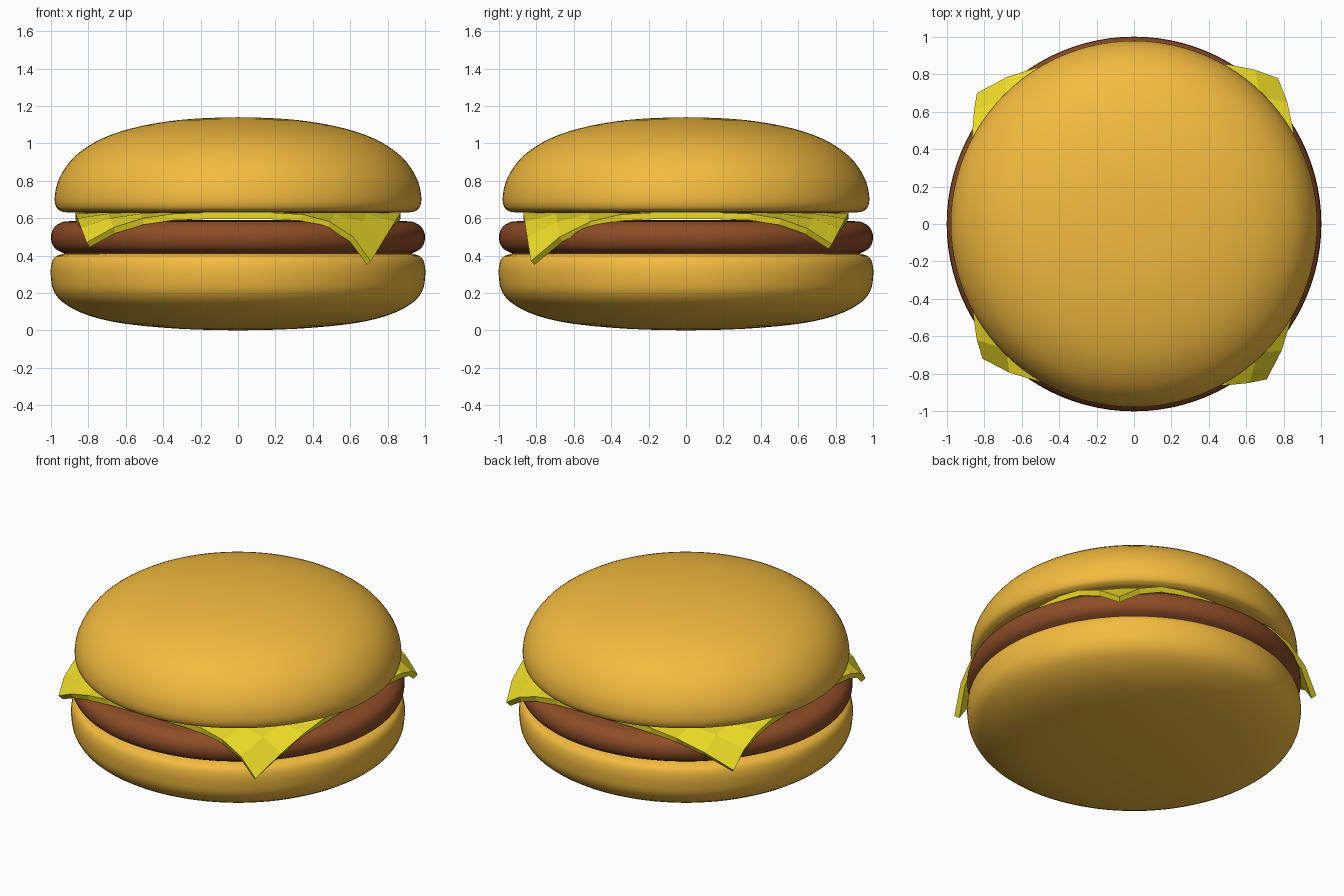
import bpy, bmesh
from math import tau
from mathutils import Vector

if "Cube" in bpy.data.objects:
    bpy.data.objects.remove(bpy.data.objects["Cube"])


def material(name, rgb):
    m = bpy.data.materials.new(name)
    m.diffuse_color = (*rgb, 1)
    m.use_nodes = True
    m.node_tree.nodes["Principled BSDF"].inputs["Base Color"].default_value = m.diffuse_color
    return m


def finish(bm, name, mat):
    bmesh.ops.recalc_face_normals(bm, faces=bm.faces)
    me = bpy.data.meshes.new(name)
    bm.to_mesh(me)
    bm.free()
    ob = bpy.data.objects.new(name, me)
    bpy.context.collection.objects.link(ob)
    me.materials.append(mat)
    return ob


def smooth(ob, angle):
    bpy.ops.object.select_all(action='DESELECT')
    ob.select_set(True)
    bpy.context.view_layer.objects.active = ob
    bpy.ops.object.shade_smooth_by_angle(angle=angle)


def spline(points, steps=3):
    """Smooth curve through the profile points."""
    p = [Vector((r, 0, z)) for r, z in points]
    out = []
    for i in range(len(p) - 1):
        a, b, c, d = p[max(i - 1, 0)], p[i], p[i + 1], p[min(i + 2, len(p) - 1)]
        for k in range(steps):
            t = k / steps
            out.append(b + 0.5 * t * ((c - a) + t * (2 * a - 5 * b + 4 * c - d
                                                     + t * (3 * (b - c) + d - a))))
    return out + [p[-1]]


def lathe(name, points, mat):
    bm = bmesh.new()
    vs = [bm.verts.new(v) for v in spline(points)]
    es = [bm.edges.new(pair) for pair in zip(vs, vs[1:])]
    bmesh.ops.spin(bm, geom=vs + es, cent=(0, 0, 0), axis=(0, 0, 1), angle=tau, steps=96)
    bmesh.ops.remove_doubles(bm, verts=bm.verts, dist=1e-4)
    ob = finish(bm, name, mat)
    smooth(ob, 0.8)
    return ob


bun = material("bun", (0.9, 0.5, 0.05))
meat = material("meat", (0.27, 0.075, 0.02))
yellow = material("cheese", (0.85, 0.72, 0.02))

# Buns and patty
lathe("bottom_bun", [(0, 0), (0.3, 0.008), (0.6, 0.035), (0.8, 0.08), (0.93, 0.145),
                     (0.985, 0.21), (1, 0.28), (1, 0.34), (0.985, 0.385), (0.95, 0.405),
                     (0.88, 0.412), (0.5, 0.412), (0, 0.412)], bun)
lathe("patty", [(0, 0.41), (0.5, 0.41), (0.88, 0.41), (0.95, 0.421), (0.987, 0.45), (1, 0.498),
                (0.987, 0.545), (0.95, 0.574), (0.88, 0.585), (0.5, 0.59), (0, 0.59)], meat)
lathe("top_bun", [(0, 0.622), (0.5, 0.623), (0.88, 0.63), (0.945, 0.638), (0.972, 0.66),
                  (0.98, 0.71), (0.965, 0.79), (0.92, 0.875), (0.85, 0.95), (0.73, 1.025),
                  (0.57, 1.08), (0.38, 1.117), (0.2, 1.134), (0, 1.14)], bun)

# Cheese slice: flat square whose corners droop to individual tips
H, TOP = 0.87, 0.63
tips = {(1, -1): (0.71, -0.83, 0.37), (-1, -1): (-0.81, -0.72, 0.47),
        (-1, 1): (-0.84, 0.70, 0.41), (1, 1): (0.77, 0.78, 0.46)}
bm = bmesh.new()
bmesh.ops.create_grid(bm, x_segments=10, y_segments=10, size=1)
for v in bm.verts:
    u, w = v.co.x, v.co.y
    corner = (1 if u > 0 else -1, 1 if w > 0 else -1)
    t = max(0, (abs(u) + abs(w) - 1.2) / 0.8) ** 2.4
    shift = Vector(tips[corner]) - Vector((corner[0] * H, corner[1] * H, TOP))
    v.co = Vector((u * H, w * H, TOP)) + t * shift
cheese = finish(bm, "cheese_slice", yellow)
if cheese.data.polygons[44].normal.z < 0:
    cheese.data.flip_normals()
mod = cheese.modifiers.new("thickness", 'SOLIDIFY')
mod.thickness = 0.035
mod.offset = -1
